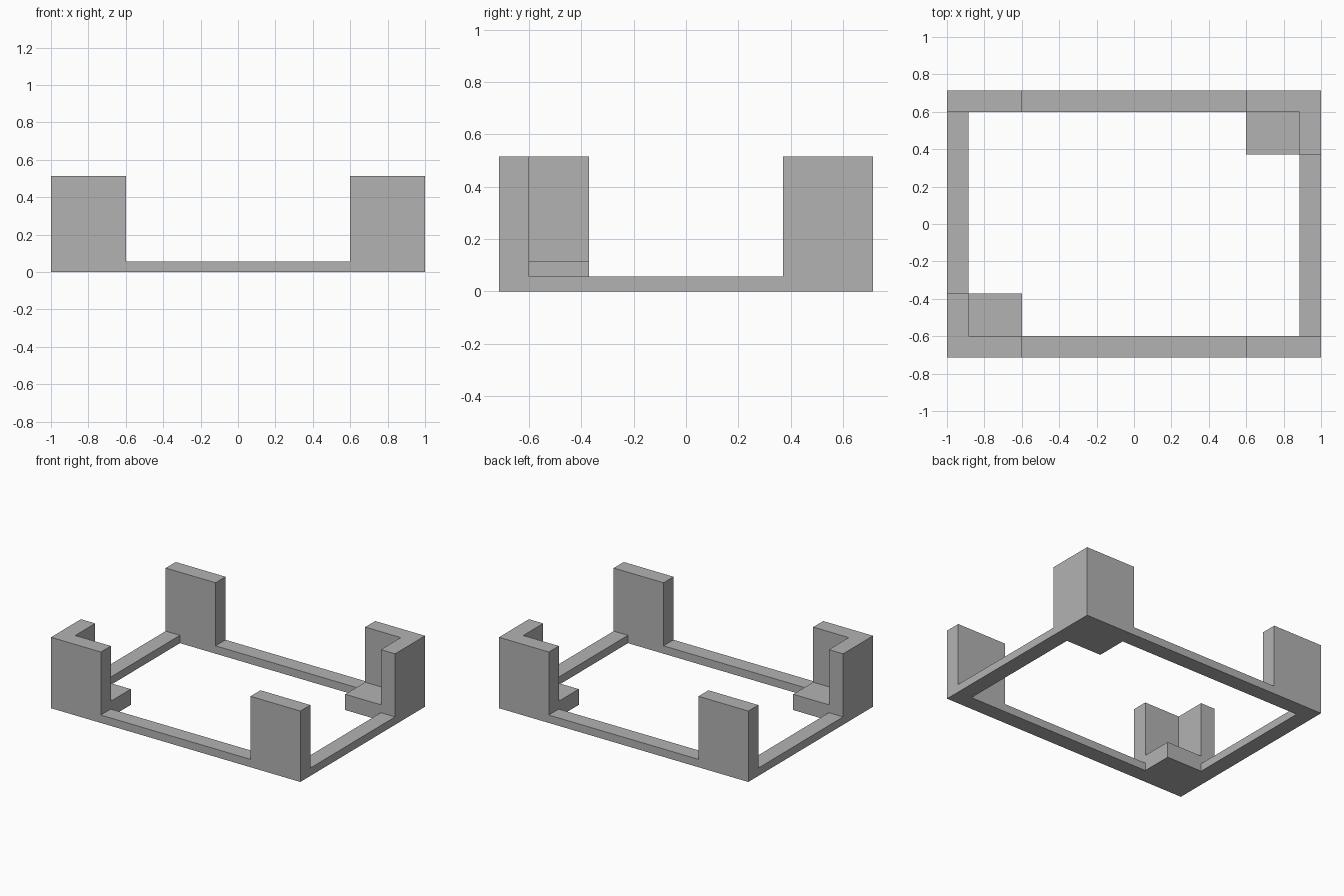
import bpy, bmesh

cube = bpy.data.objects.get("Cube")
if cube:
    bpy.data.objects.remove(cube)

U = 2 / 35                      # one module; the base is 35 x 25 modules
X, Y = 17.5 * U, 12.5 * U       # half width and half depth
WALL, RAIL, LEDGE, TOP = 2 * U, U, 2 * U, 9 * U
ARM_X, ARM_Y = 7 * U, 6 * U     # lengths of the corner walls

grey = bpy.data.materials.new("plain_grey")
grey.use_nodes = True
grey.diffuse_color = (0.45, 0.45, 0.45, 1)
grey.node_tree.nodes["Principled BSDF"].inputs["Base Color"].default_value = grey.diffuse_color


def finish(name, bm):
    bmesh.ops.recalc_face_normals(bm, faces=bm.faces)
    mesh = bpy.data.meshes.new(name)
    bm.to_mesh(mesh)
    bm.free()
    mesh.materials.append(grey)
    obj = bpy.data.objects.new(name, mesh)
    bpy.context.collection.objects.link(obj)


def raise_faces(bm, height):
    geom = bmesh.ops.extrude_face_region(bm, geom=bm.faces[:])["geom"]
    verts = [g for g in geom if isinstance(g, bmesh.types.BMVert)]
    bmesh.ops.translate(bm, vec=(0, 0, height), verts=verts)


def prism(name, outline, z0, z1):
    bm = bmesh.new()
    bm.faces.new([bm.verts.new((x, y, z0)) for x, y in outline])
    raise_faces(bm, z1 - z0)
    finish(name, bm)


def corner(sx, sy, points):
    """Place points given as distances inward from an outer corner."""
    return [(sx * (X - a), sy * (Y - b)) for a, b in points]


def rect(a0, b0, a1, b1):
    return [(a0, b0), (a1, b0), (a1, b1), (a0, b1)]


# Low rectangular frame, built as a mitred ring
bm = bmesh.new()
signs = [(-1, -1), (1, -1), (1, 1), (-1, 1)]
outer = [bm.verts.new((sx * X, sy * Y, 0)) for sx, sy in signs]
inner = [bm.verts.new((sx * (X - WALL), sy * (Y - WALL), 0)) for sx, sy in signs]
for i in range(4):
    j = (i + 1) % 4
    bm.faces.new((outer[i], outer[j], inner[j], inner[i]))
raise_faces(bm, RAIL)
finish("base_frame", bm)

# Two opposite corners: L-shaped walls with a ledge in the inner angle
angle = [(0, 0), (ARM_X, 0), (ARM_X, WALL), (WALL, WALL), (WALL, ARM_Y), (0, ARM_Y)]
for label, s in (("front_right", -1), ("back_left", 1)):
    prism(label + "_corner_wall", corner(s, s, angle), RAIL, TOP)
    prism(label + "_ledge", corner(s, s, rect(WALL, WALL, ARM_X, ARM_Y)), 0, LEDGE)

# The other two corners: straight upright plates
for label, s in (("front_left", 1), ("back_right", -1)):
    prism(label + "_upright", corner(s, -s, rect(0, 0, ARM_X, WALL)), RAIL, TOP)
